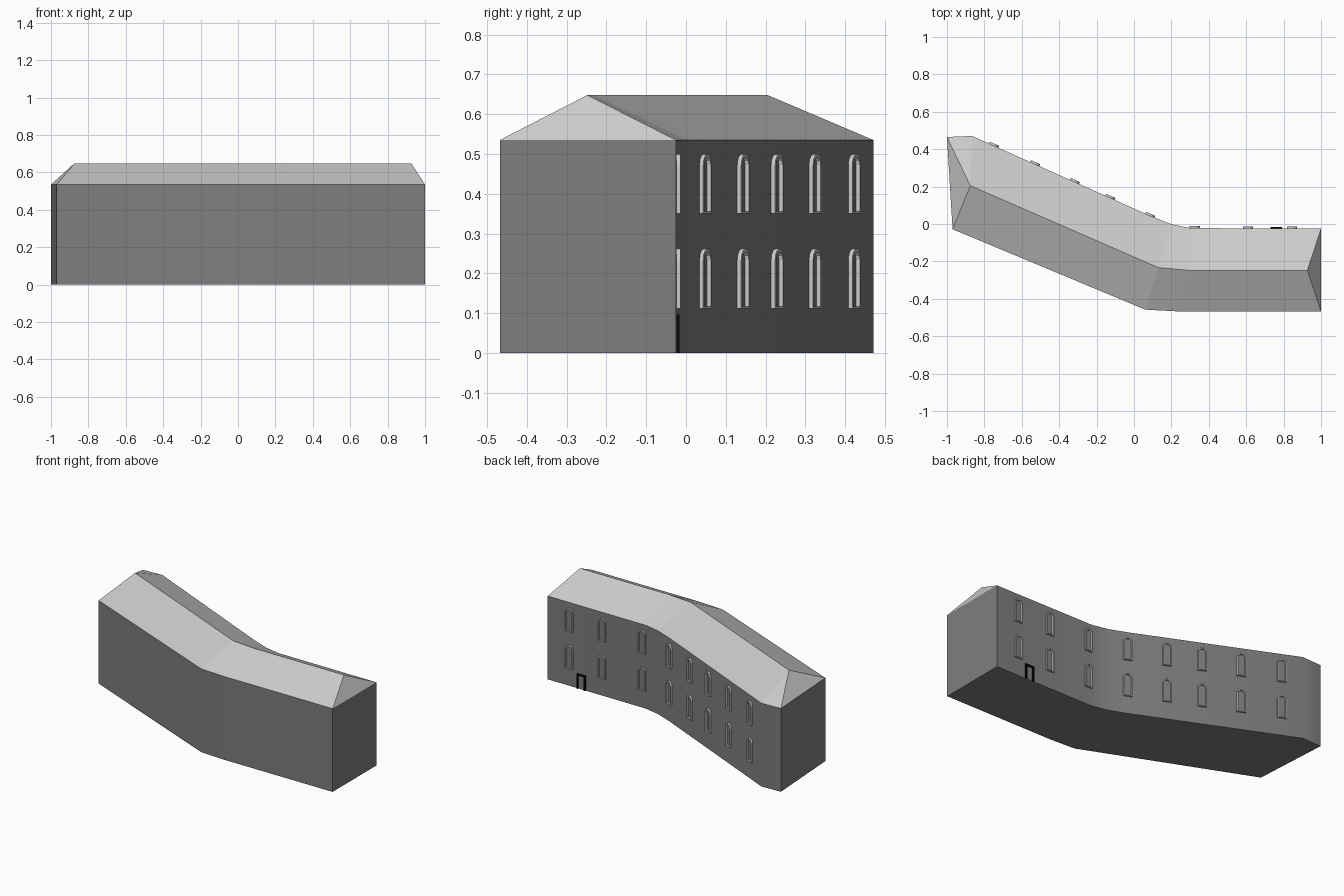
import bpy, math
from mathutils import Matrix, Vector

if "Cube" in bpy.data.objects:
    bpy.data.objects.remove(bpy.data.objects["Cube"])

EAVE, RIDGE = 0.535, 0.648
back = [(-1, .465), (-.866, .471), (.09, .042), (.2, -.001), (.30, -.022), (1, -.025)]
front = [(-.97, -.028), (.06, -.458), (.23, -.467), (1, -.468)]
ridge = [(-.875, .205), (.13, -.233), (.30, -.248), (.927, -.248)]


def make(name, verts, faces, matrix=None, color=None):
    me = bpy.data.meshes.new(name)
    me.from_pydata(verts, [], faces)
    ob = bpy.data.objects.new(name, me)
    bpy.context.collection.objects.link(ob)
    if matrix:
        ob.matrix_world = matrix
    if color:
        m = bpy.data.materials.new(name + "_paint")
        m.diffuse_color = color
        m.use_nodes = True
        m.node_tree.nodes["Principled BSDF"].inputs["Base Color"].default_value = m.diffuse_color
        me.materials.append(m)
    return ob


# Bent wall block with floor
plan = front + back[::-1]
n = len(plan)
walls = make("walls", [(x, y, z) for z in (0, EAVE) for x, y in plan],
             [(i, (i + 1) % n, n + (i + 1) % n, n + i) for i in range(n)] + [tuple(range(n))[::-1]],
             color=(.21, .21, .21, 1))
walls.data.shade_smooth()
walls.data.set_sharp_from_angle(angle=math.radians(35))

# Hipped roof following the bend
rv = [(x, y, EAVE) for x, y in front + back] + [(x, y, RIDGE) for x, y in ridge]
F, B, R = range(0, 4), range(4, 10), range(10, 14)
rf = [(F[i], F[i + 1], R[i + 1], R[i]) for i in range(3)]
rf += [(B[1], B[0], R[0]), (B[2], B[1], R[0], R[1]), (B[3], B[2], R[1]),
       (B[4], B[3], R[1], R[2]), (B[5], B[4], R[2], R[3]),
       (B[0], F[0], R[0]), (F[3], B[5], R[3])]
make("roof", rv, rf)


def wall_matrix(x, z):
    # Local x along the wall, local y outwards, local z up
    for (x0, y0), (x1, y1) in zip(back, back[1:]):
        if x0 <= x <= x1:
            d = Vector((x1 - x0, y1 - y0, 0)).normalized()
            t = (x - x0) / (x1 - x0)
            out = Vector((-d.y, d.x, 0))
            rot = Matrix((d, out, (0, 0, 1))).transposed().to_4x4()
            return Matrix.Translation((x, y0 + t * (y1 - y0), z)) @ rot


def frame(name, outer, inner, depth, matrix, closed=True, color=None):
    # Raised surround between two matching outlines
    k = len(outer)
    verts = [(x, y, z) for y in (-.003, depth) for loop in (outer, inner) for x, z in loop]
    faces = []
    for i in range(k if closed else k - 1):
        j = (i + 1) % k
        faces += [(2*k + i, 2*k + j, 3*k + j, 3*k + i), (i, j, 2*k + j, 2*k + i),
                  (k + j, k + i, 3*k + i, 3*k + j), (j, i, k + i, k + j)]
    if not closed:
        faces += [(0, 2*k, 3*k, k), (k - 1, 2*k - 1, 4*k - 1, 3*k - 1)]
    make(name, verts, faces, matrix, color)


def arch(w, bottom, spring, rise):
    pts = [(-w, bottom), (w, bottom)]
    for i in range(7):
        a = math.pi * i / 6
        pts.append((w * math.cos(a), spring + rise * math.sin(a)))
    return pts


# Two rows of arched window surrounds
for row, z in enumerate((.112, .350)):
    for col, x in enumerate((-.75, -.53, -.318, -.128, .085, .325, .61, .845)):
        frame(f"window_frame_{row}_{col}", arch(.027, 0, .122, .028),
              arch(.020, .005, .122, .020), .011, wall_matrix(x, z))

# Black door surround
frame("door_frame", [(-.031, 0), (-.031, .096), (.031, .096), (.031, 0)],
      [(-.021, 0), (-.021, .086), (.021, .086), (.021, 0)], .008,
      wall_matrix(.76, 0), closed=False, color=(.002, .002, .002, 1))
